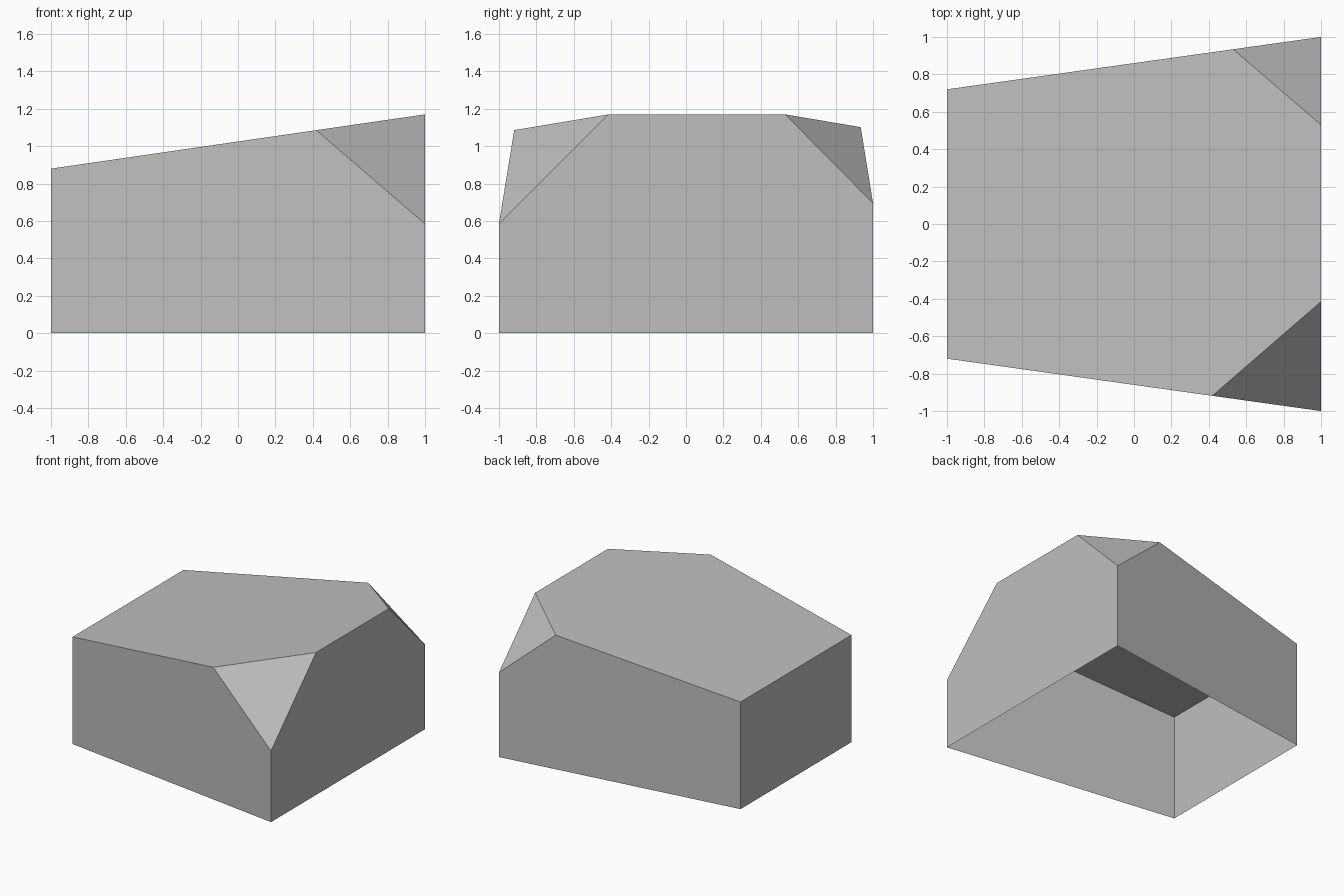
import bpy
import bmesh
from mathutils import Vector

default = bpy.data.objects.get("Cube")
if default:
    bpy.data.objects.remove(default, do_unlink=True)

# Plain grey material
GREY = (0.52, 0.52, 0.52, 1.0)
mat = bpy.data.materials.new("grey")
mat.use_nodes = True
mat.diffuse_color = GREY
mat.node_tree.nodes["Principled BSDF"].inputs["Base Color"].default_value = GREY

# Tapered block: narrow and low at one end, wide and tall at the other
bm = bmesh.new()
bmesh.ops.create_cube(bm, size=2)
for v in bm.verts:
    wide = v.co.x > 0
    v.co.y *= 1.0 if wide else 0.72
    v.co.z = 0 if v.co.z < 0 else (1.17 if wide else 0.88)


def cut_corner(a, b, c):
    """Slice off the top corner beyond the plane through three points."""
    a, b, c = Vector(a), Vector(b), Vector(c)
    normal = (b - a).cross(c - a).normalized()
    if normal.z < 0:
        normal.negate()
    geom = bm.verts[:] + bm.edges[:] + bm.faces[:]
    cut = bmesh.ops.bisect_plane(bm, geom=geom, dist=0.0001, plane_co=a,
                                 plane_no=normal, clear_outer=True)
    edges = [e for e in cut["geom_cut"] if isinstance(e, bmesh.types.BMEdge)]
    bmesh.ops.holes_fill(bm, edges=edges, sides=0)


# Two unequal clipped corners at the tall end
cut_corner((0.42, -0.917, 1.086), (1, -1, 0.585), (1, -0.415, 1.17))
cut_corner((0.53, 0.934, 1.102), (1, 1, 0.695), (1, 0.53, 1.17))
bmesh.ops.recalc_face_normals(bm, faces=bm.faces[:])

# Open underside
floor = [f for f in bm.faces if all(v.co.z < 0.001 for v in f.verts)]
bmesh.ops.delete(bm, geom=floor, context="FACES_ONLY")

mesh = bpy.data.meshes.new("clipped_shell")
bm.to_mesh(mesh)
bm.free()
mesh.materials.append(mat)
shell = bpy.data.objects.new("clipped_shell", mesh)
bpy.context.collection.objects.link(shell)
